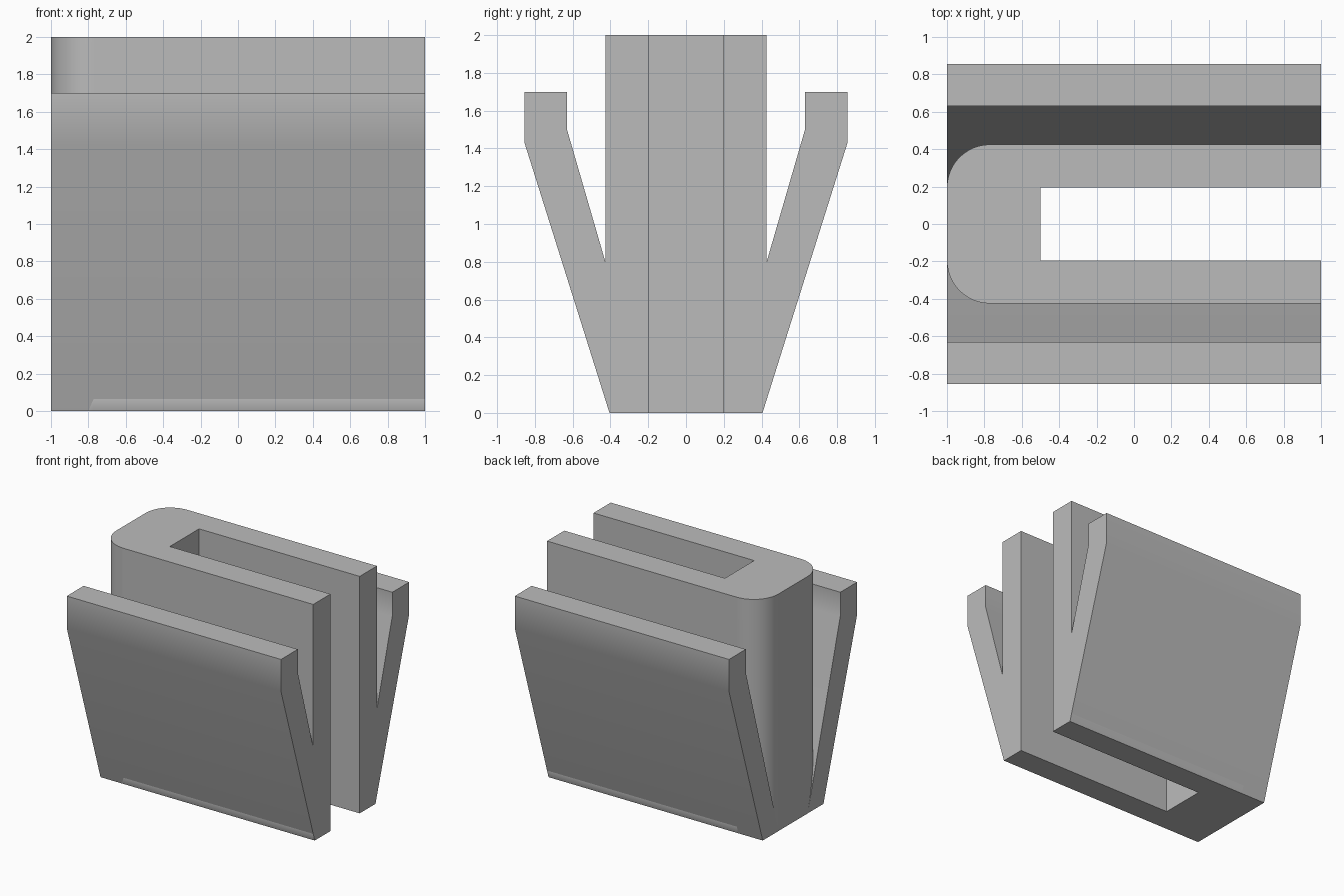
import bpy, bmesh
from math import sin, cos, pi, radians

cube = bpy.data.objects.get("Cube")
if cube:
    bpy.data.objects.remove(cube)

grey = bpy.data.materials.new("plain grey")
grey.use_nodes = True
colour = (0.5, 0.5, 0.5, 1)
grey.diffuse_color = colour
grey.node_tree.nodes["Principled BSDF"].inputs["Base Color"].default_value = colour

HALF = 0.425      # half depth of the core
FOOT = 0.405      # half depth at the ground
SLOT = 0.195      # half width of the slot
TAPER = 0.063     # height where the core meets the sloping sides
RADIUS = 0.23     # rounded corners at the closed end


def finish(name, bm):
    bmesh.ops.recalc_face_normals(bm, faces=bm.faces)
    mesh = bpy.data.meshes.new(name)
    bm.to_mesh(mesh)
    bm.free()
    mesh.materials.append(grey)
    ob = bpy.data.objects.new(name, mesh)
    bpy.context.collection.objects.link(ob)
    bpy.ops.object.select_all(action="DESELECT")
    ob.select_set(True)
    bpy.context.view_layer.objects.active = ob
    bpy.ops.object.shade_smooth_by_angle(angle=radians(30))
    weighted = ob.modifiers.new("weighted normals", "WEIGHTED_NORMAL")
    weighted.keep_sharp = True
    return ob


def loft(name, rings):
    """Join matching rings of points and cap both ends."""
    bm = bmesh.new()
    rings = [[bm.verts.new(p) for p in ring] for ring in rings]
    for low, high in zip(rings, rings[1:]):
        for i in range(len(low)):
            j = (i + 1) % len(low)
            bm.faces.new((low[i], low[j], high[j], high[i]))
    bm.faces.new(rings[0])
    bm.faces.new(rings[-1])
    return finish(name, bm)


# U-shaped core: slotted, open at the left, rounded at the right
arc = [(-1 + RADIUS - RADIUS * sin(a), HALF - RADIUS + RADIUS * cos(a))
       for a in (i * pi / 24 for i in range(13))]
outline = [(1, SLOT), (1, HALF)] + arc
outline += [(x, -y) for x, y in reversed(outline)]
outline += [(-0.5, -SLOT), (-0.5, SLOT)]


def level(z, limit):
    return [(x, max(-limit, min(limit, y)), z) for x, y in outline]


loft("slotted_core", [level(0, FOOT), level(TAPER, HALF), level(2, HALF)])

# Flared side wings, mirrored front to back
profile = [(SLOT, 0), (FOOT, 0), (0.855, 1.43), (0.855, 1.7), (0.63, 1.7), (0.63, 1.5)]
for name, side in (("front_wing", -1), ("back_wing", 1)):
    loft(name, [[(x, side * y, z) for y, z in profile] for x in (-1, 1)])
